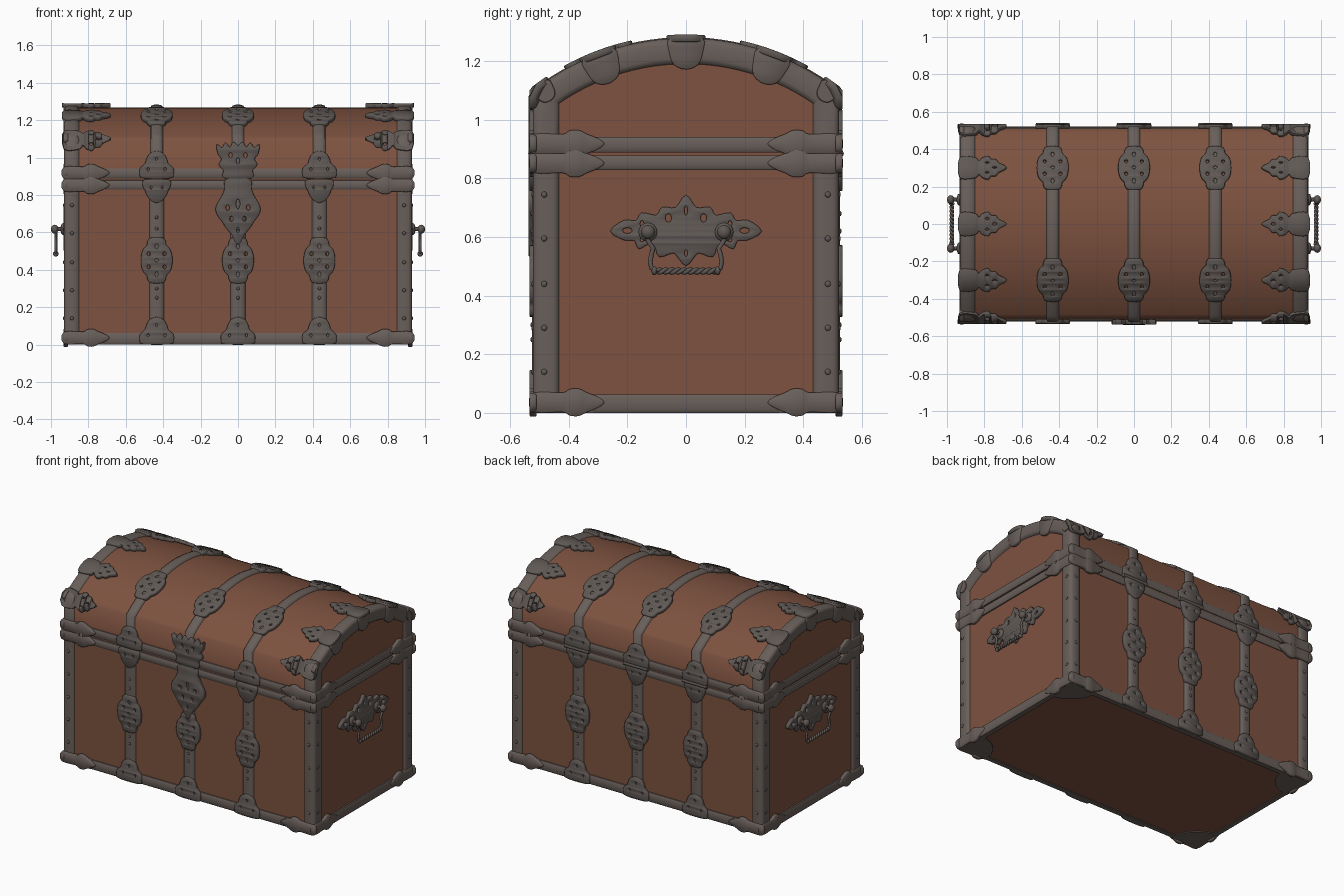
import bpy, bmesh, math
from mathutils import Vector

if "Cube" in bpy.data.objects:
    bpy.data.objects.remove(bpy.data.objects["Cube"])


def material(name, rgb):
    m = bpy.data.materials.new(name)
    m.use_nodes = True
    m.diffuse_color = (*rgb, 1)
    m.node_tree.nodes["Principled BSDF"].inputs["Base Color"].default_value = (*rgb, 1)
    return m


WOOD = material("brown wood", (0.205, 0.084, 0.050))
IRON = material("grey iron", (0.14, 0.114, 0.102))
DARK = material("dark iron", (0.116, 0.099, 0.091))

# Chest size: half width, half depth, top of straight wall, lid radius
HX, HY, WALL, R = 0.93, 0.522, 1.10, 0.85
ARC = R * math.asin(HY / R)
CZ = WALL - R * math.cos(ARC / R)
SEAM = 0.885
STRAPS = (-0.435, 0, 0.435)
made = []


def finish(name, bm, mat):
    bmesh.ops.recalc_face_normals(bm, faces=bm.faces)
    me = bpy.data.meshes.new(name)
    bm.to_mesh(me)
    bm.free()
    me.materials.clear()
    me.materials.append(mat)
    ob = bpy.data.objects.new(name, me)
    bpy.context.collection.objects.link(ob)
    made.append(ob)
    return ob


def loft(name, rings, mat, cyclic=False):
    """Skin closed rings of points, capping the ends of an open run."""
    bm = bmesh.new()
    vs = [[bm.verts.new(p) for p in ring] for ring in rings]
    n = len(vs[0])
    for a, b in list(zip(vs, vs[1:])) + ([(vs[-1], vs[0])] if cyclic else []):
        for i in range(n):
            j = (i + 1) % n
            bm.faces.new((a[i], a[j], b[j], b[i]))
    if not cyclic:
        bm.faces.new(vs[0])
        bm.faces.new(vs[-1])
    return finish(name, bm, mat)


def offset(path, off, cyclic=False):
    """Push a 2D path outward with mitred corners."""
    pts, out = [Vector(p) for p in path], []
    last = len(pts) - 1
    for i, p in enumerate(pts):
        a = (p - pts[i - 1]).normalized() if i or cyclic else None
        b = (pts[(i + 1) % len(pts)] - p).normalized() if i < last or cyclic else a
        a = a or b
        na, nb = Vector((-a.y, a.x)), Vector((-b.y, b.x))
        out.append(p + (na + nb) * (off / (1 + na.dot(nb))))
    return out


def sweep(name, path, section, place, mat, cyclic=False):
    lines = [[place(p, t) for p in offset(path, off, cyclic)] for t, off in section]
    return loft(name, list(zip(*lines)), mat, cyclic)


def shell(face, d, h):
    """Point (y, z) on the chest skin at distance d from the crest; face -1 is front."""
    if d < ARC:
        return face * (R + h) * math.sin(d / R), CZ + (R + h) * math.cos(d / R)
    return face * (HY + h), WALL - (d - ARC)


def depth_of(z):
    return ARC + WALL - z


def lid_path(z):
    arc = [shell(1, ARC * k / 14, 0) for k in range(-14, 15)]
    return [(-HY, z)] + arc + [(HY, z)]


def across(p, t):
    return (t, p.x, p.y)


# Wooden body and domed lid
box = [(-1, -1), (1, -1), (1, 1), (-1, 1)]
loft("wooden_body", [[(x * 0.915, y * (HY - 0.012), z) for x, y in box] for z in (0.005, SEAM)], WOOD)
dome = offset(lid_path(SEAM), -0.012)
loft("wooden_lid", [[(x, p.x, p.y) for p in dome] for x in (-0.915, 0.915)], WOOD)

# Rounded end frames: corner posts and lid arches
frame = [(0.848, -0.014), (0.856, -0.003), (0.88, 0), (0.91, 0), (0.925, -0.007), (HX, -0.02),
         (HX, -0.07), (0.926, -0.082), (0.912, -0.09)]
for side, word in ((-1, "right"), (1, "left")):
    sec = [(side * x, o) for x, o in frame]
    sweep(word + "_lid_arch", lid_path(0.93), sec, across, IRON)
    sweep(word + "_front_post", [(-HY, 0.04), (-HY, 0.85)], sec, across, IRON)
    sweep(word + "_back_post", [(HY, 0.85), (HY, 0.04)], sec, across, IRON)

# Rims around the base, body top and lid edge
loop = [(-HX, -HY), (-HX, HY), (HX, HY), (HX, -HY)]
for name, z0, z1 in (("base_rim", 0, 0.066), ("body_rim", 0.828, 0.882), ("lid_rim", 0.888, 0.945)):
    sec = [(z0, -0.04), (z0, -0.008), (z0 + 0.012, 0), (z1 - 0.018, 0), (z1 - 0.004, -0.006), (z1, -0.04)]
    sweep(name, loop, sec, lambda p, t: (p.x, p.y, t), IRON, True)

# Straps over the front, lid and back
for x in STRAPS:
    def strap_section(w):
        return [(x + w * a, o) for a, o in
                ((-1, -0.014), (-0.85, -0.002), (-0.4, 0.003), (0.4, 0.003), (0.85, -0.002), (1, -0.014))]
    sweep("lid_strap", lid_path(0.89), strap_section(0.034), across, IRON)
    sweep("front_strap", [(-HY, 0.02), (-HY, 0.88)], strap_section(0.04), across, IRON)
    sweep("back_strap", [(HY, 0.88), (HY, 0.02)], strap_section(0.04), across, IRON)


# Pierced ornament plates, drawn flat and then laid on the chest
def smooth(pts):
    out, n = [], len(pts)
    for i in range(n):
        a, b, c, d = (Vector(pts[(i + k) % n]) for k in (-1, 0, 1, 2))
        for t in (0, 1 / 3, 2 / 3):
            out.append(b + 0.5 * t * (c - a + t * (2 * a - 5 * b + 4 * c - d + t * (3 * (b - c) + d - a))))
    return out


def to_mesh(cu):
    ob = bpy.data.objects.new("draft", cu)
    bpy.context.collection.objects.link(ob)
    dg = bpy.context.evaluated_depsgraph_get()
    me = bpy.data.meshes.new_from_object(ob.evaluated_get(dg))
    bpy.data.objects.remove(ob)
    return me


def pattern(half, holes=(), thick=0.009):
    """Plate symmetric about its long axis; holes are (u, v, ru, rv)."""
    outline = half + [(-u, v) for u, v in reversed(half) if u > 0]
    loops = [smooth(outline)]
    for u, v, ru, rv in holes:
        for s in ((1, -1) if u else (1,)):
            loops.append([(s * u + ru * math.cos(k * math.pi / 4), v + rv * math.sin(k * math.pi / 4))
                          for k in range(8)])
    cu = bpy.data.curves.new("draft", 'CURVE')
    cu.dimensions, cu.fill_mode = '2D', 'BOTH'
    cu.extrude, cu.bevel_depth, cu.bevel_resolution = thick, 0.003, 0
    for pts in loops:
        sp = cu.splines.new('POLY')
        sp.points.add(len(pts) - 1)
        sp.use_cyclic_u = True
        for q, p in zip(sp.points, pts):
            q.co = (p[0], p[1], 0, 1)
    return to_mesh(cu)


def stamp(name, me, place, mat=DARK):
    bm = bmesh.new()
    bm.from_mesh(me)
    bmesh.ops.remove_doubles(bm, verts=bm.verts, dist=1e-5)
    for v in bm.verts:
        v.co = place(*v.co)
    return finish(name, bm, mat)


def upright(face, x, d):
    return lambda u, v, h: (x + u, *shell(face, d - v, h))


def sideways(face, side, d):
    return lambda u, v, h: (side * (HX - v), *shell(face, d + u, h))


def on_end(side, y, z, turn=0):
    if turn:
        return lambda u, v, h: (side * (0.922 + h), y + turn * v, z + u)
    return lambda u, v, h: (side * (0.922 + h), y + u, z + v)


quarter = [(0.082, 0.0), (0.078, 0.035), (0.068, 0.06), (0.05, 0.08), (0.046, 0.1), (0.03, 0.118)]
medallion = pattern([(u, -v) for u, v in reversed(quarter[1:])] + quarter,
                    [(0, 0.075, 0.012, 0.018), (0, -0.075, 0.012, 0.018), (0.042, 0.035, 0.012, 0.014),
                     (0.042, -0.035, 0.012, 0.014), (0, 0, 0.014, 0.012)])
trefoil = pattern([(0.07, 0), (0.088, 0.02), (0.086, 0.05), (0.06, 0.075), (0.052, 0.1), (0.034, 0.128),
                   (0, 0.14)], [(0.045, 0.045, 0.009, 0.012), (0, 0.1, 0.009, 0.013)])
drop = pattern([(0.06, 0), (0.072, 0.03), (0.06, 0.055), (0.05, 0.08), (0.03, 0.105), (0, 0.12)],
               [(0.03, 0.04, 0.008, 0.012)])
fleur = pattern([(0.054, 0), (0.054, 0.08), (0.034, 0.1), (0.052, 0.12), (0.062, 0.15), (0.044, 0.165),
                 (0.043, 0.19), (0.024, 0.205), (0, 0.245)],
                [(0.028, 0.145, 0.009, 0.013), (0, 0.185, 0.009, 0.016)])
rim_tab = pattern([(0.029, 0), (0.03, 0.1), (0.042, 0.125), (0.044, 0.155), (0.03, 0.185), (0.018, 0.215),
                   (0, 0.24)])
tongue = pattern([(0.052, 0), (0.054, 0.05), (0.038, 0.09), (0, 0.104)])
crown = pattern([(0.072, 0), (0.075, 0.04), (0.1, 0.07), (0.086, 0.1), (0.106, 0.13), (0.112, 0.175),
                 (0.085, 0.158), (0.066, 0.185), (0.045, 0.16), (0.024, 0.188), (0, 0.168)],
                [(0.04, 0.12, 0.012, 0.018), (0, 0.09, 0.012, 0.02)], 0.013)
lock = pattern([(0.06, 0), (0.07, 0.05), (0.085, 0.09), (0.114, 0.14), (0.113, 0.18), (0.085, 0.22),
                (0.06, 0.26), (0.034, 0.29), (0, 0.345)],
               [(0.055, 0.15, 0.013, 0.018), (0.035, 0.21, 0.012, 0.018), (0, 0.27, 0.01, 0.02),
                (0, 0.13, 0.014, 0.03)], 0.013)
handle_back = pattern([(0, -0.115), (0.028, -0.085), (0.045, -0.072), (0.09, -0.085), (0.105, -0.05),
                       (0.13, -0.042), (0.16, -0.058), (0.175, -0.03), (0.21, -0.028), (0.255, 0),
                       (0.21, 0.035), (0.17, 0.033), (0.15, 0.06), (0.1, 0.052), (0.08, 0.08),
                       (0.035, 0.078), (0, 0.12)],
                      [(0.2, 0.002, 0.02, 0.013), (0.15, 0.025, 0.01, 0.014), (0.15, -0.03, 0.01, 0.01),
                       (0.06, 0.045, 0.014, 0.018), (0, 0.07, 0.009, 0.02), (0, -0.075, 0.009, 0.015)])
quadrant = pattern([(0.15, 0.15), (0.15, -0.05), (0.13, -0.09), (0.07, -0.13), (0, -0.15)], (), 0.001)


def flip(place):
    return lambda u, v, h: place(u, -v, h)


# Ornaments on straps, front and back
for face, word in ((-1, "front_"), (1, "back_")):
    for x in STRAPS:
        stamp(word + "lid_medallion", medallion, upright(face, x, 0.307))
        stamp(word + "medallion", medallion, upright(face, x, depth_of(0.45)))
        stamp(word + "base_trefoil", trefoil, upright(face, x, depth_of(0.004)))
        if x or face > 0:
            stamp(word + "lid_trefoil", trefoil, upright(face, x, depth_of(0.892)))
            stamp(word + "rim_drop", drop, flip(upright(face, x, depth_of(0.88))))
    # Corner tabs along rims and the lid crest
    for side in (-1, 1):
        for z in (0.036, 0.852, 0.918):
            stamp(word + "corner_tab", rim_tab, sideways(face, side, depth_of(z)), IRON)
            stamp("end_corner_tab", rim_tab, on_end(side, face * HY, z, -face), IRON)
        for d in (0.307, ARC):
            stamp(word + "lid_fleur", fleur, sideways(face, side, d))
stamp("lock_plate", lock, flip(upright(-1, 0, depth_of(0.882))))
stamp("lock_crown", crown, upright(-1, 0, depth_of(0.892)))


def end_tongue(side, d, size):
    n = Vector((math.sin(d / R), math.cos(d / R)))
    c = Vector((0, CZ)) + n * R

    def place(u, v, h):
        q = c + size * (Vector((n.y, -n.x)) * u - n * v)
        return (side * (0.922 + h), q.x, q.y)
    return place


for side in (-1, 1):
    stamp("crest_fleur", fleur, sideways(1, side, 0))
    for d, size in ((0, 1), (0.307, 1), (-0.307, 1), (ARC - 0.03, 0.6), (0.03 - ARC, 0.6)):
        stamp("arch_tongue", tongue, end_tongue(side, d, size), IRON)
    # Rounded plates under the bottom corners
    for f in (-1, 1):
        corner = [(0, 0)] + [(0.2 * math.cos(a * math.pi / 16), 0.2 * math.sin(a * math.pi / 16))
                             for a in range(9)]
        loft("bottom_corner", [[(side * (HX - 0.005 - a), f * (HY - 0.005 - b), z) for a, b in corner]
                               for z in (0, 0.007)], IRON)


def tube(name, pts, r, mat=DARK):
    cu = bpy.data.curves.new("draft", 'CURVE')
    cu.dimensions, cu.bevel_depth, cu.bevel_resolution, cu.use_fill_caps = '3D', r, 2, True
    sp = cu.splines.new('POLY')
    sp.points.add(len(pts) - 1)
    for q, p in zip(sp.points, pts):
        q.co = (*p, 1)
    return stamp(name, to_mesh(cu), lambda *c: c, mat)


def ball(name, centre, scale, mat=DARK):
    bm = bmesh.new()
    bmesh.ops.create_uvsphere(bm, u_segments=12, v_segments=8, radius=1)
    for v in bm.verts:
        v.co = Vector(a * b + c for a, b, c in zip(v.co, scale, centre))
    return finish(name, bm, mat)


# Hinge barrels
for x in STRAPS:
    tube("hinge_barrel", [(x - 0.09, HY + 0.005, SEAM), (x + 0.09, HY + 0.005, SEAM)], 0.012)
tube("lock_barrel", [(-0.06, -HY - 0.005, SEAM), (0.06, -HY - 0.005, SEAM)], 0.012)

# Drop handles with a roped grip
for side in (-1, 1):
    stamp("handle_plate", handle_back, on_end(side, 0, 0.62))
    bx = side * 0.974
    for f in (-1, 1):
        tube("handle_post", [(side * 0.91, f * 0.13, 0.617), (side * 0.985, f * 0.13, 0.617)], 0.011)
        ball("handle_boss", (side * 0.935, f * 0.13, 0.617), (0.014, 0.032, 0.032))
        ball("handle_knob", (side * 0.98, f * 0.13, 0.617), (0.02, 0.024, 0.024))
        tube("handle_arm", [(bx, f * y, z) for y, z in ((0.14, 0.61), (0.128, 0.585), (0.112, 0.562),
                            (0.118, 0.54), (0.122, 0.515), (0.118, 0.495), (0.1, 0.484))], 0.008)
        ball("handle_collar", (bx, f * 0.108, 0.485), (0.015, 0.01, 0.015))
        tube("roped_grip", [(bx + f * 0.006 * math.cos(k * 0.6), -0.1 + k * 0.004,
                             0.484 + f * 0.006 * math.sin(k * 0.6)) for k in range(51)], 0.007)

# Studs on the posts and straps
for f in (-1, 1):
    for z in (0.14, 0.29, 0.44, 0.595, 0.745):
        for side in (-1, 1):
            ball("post_stud", (side * 0.888, f * HY, z), (0.01, 0.006, 0.01))
            ball("end_stud", (side * HX, f * 0.484, z), (0.006, 0.01, 0.01))
    for x in STRAPS:
        for z in (0.25, 0.3, 0.62, 0.68):
            ball("strap_stud", (x, f * (HY + 0.003), z), (0.009, 0.006, 0.009))

# Smooth shading with crisp edges
bpy.ops.object.select_all(action='DESELECT')
for ob in made:
    ob.select_set(True)
bpy.context.view_layer.objects.active = made[0]
bpy.ops.object.shade_smooth_by_angle(angle=math.radians(55))
